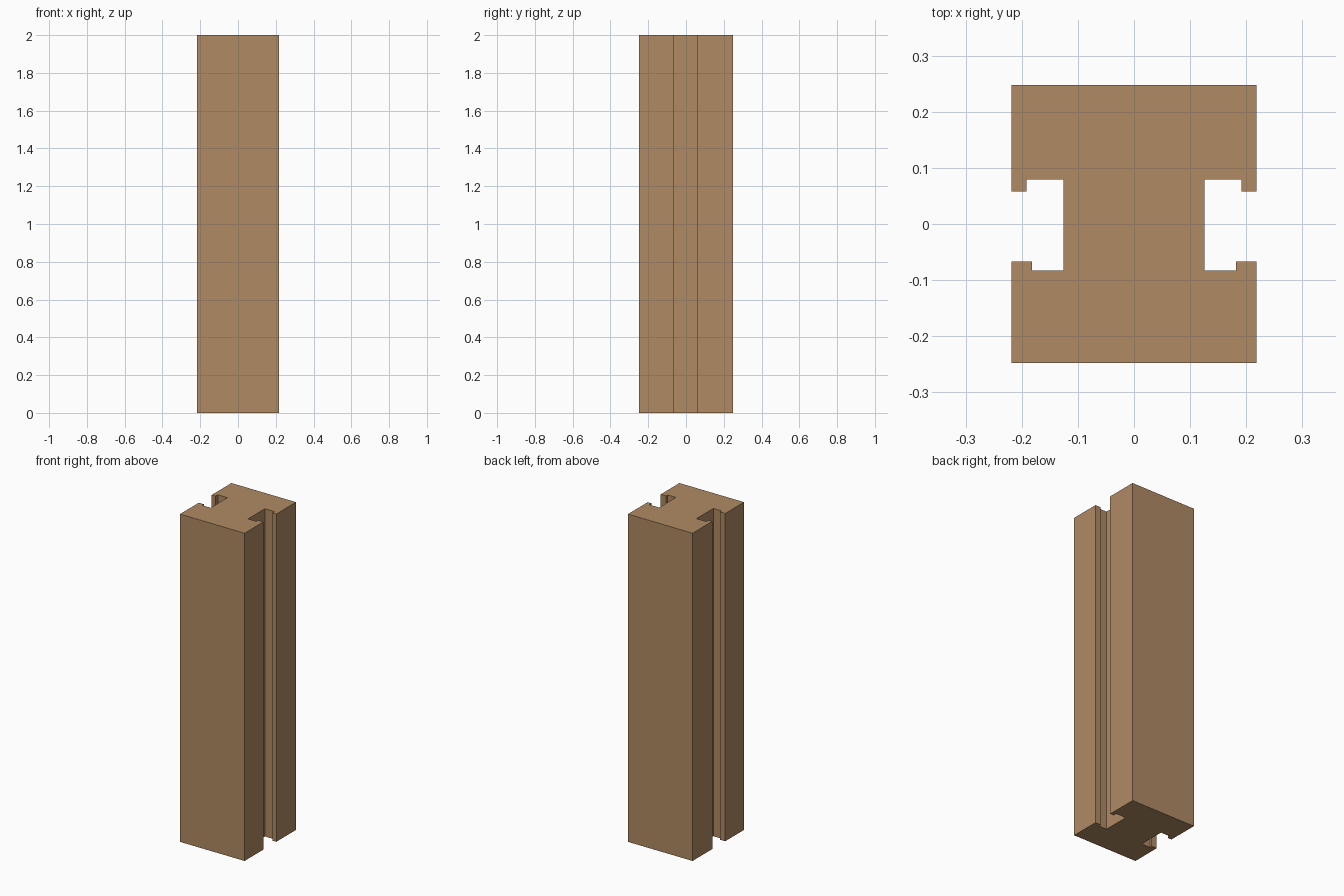
import bpy, bmesh

if "Cube" in bpy.data.objects:
    bpy.data.objects.remove(bpy.data.objects["Cube"])

HEIGHT = 2.0

# Right half of the cross-section, back to front, with the undercut side groove
half = [(0.218, 0.248), (0.218, 0.058), (0.192, 0.058), (0.192, 0.079),
        (0.126, 0.079), (0.126, -0.083), (0.182, -0.083), (0.182, -0.067),
        (0.218, -0.067), (0.218, -0.248)]
profile = half + [(-x, y) for x, y in reversed(half)]

# Plain wood colour
wood = bpy.data.materials.new("light_brown_wood")
wood.diffuse_color = (0.434, 0.254, 0.127, 1.0)
wood.use_nodes = True
wood.node_tree.nodes["Principled BSDF"].inputs["Base Color"].default_value = wood.diffuse_color

# Grooved post: extrude the mirrored cross-section straight up
bm = bmesh.new()
base = bm.faces.new([bm.verts.new((x, y, 0.0)) for x, y in profile])
top = bmesh.ops.extrude_face_region(bm, geom=[base], use_keep_orig=True)["geom"]
bmesh.ops.translate(bm, vec=(0, 0, HEIGHT),
                    verts=[v for v in top if isinstance(v, bmesh.types.BMVert)])
bmesh.ops.recalc_face_normals(bm, faces=bm.faces[:])

mesh = bpy.data.meshes.new("grooved_post")
bm.to_mesh(mesh)
bm.free()
mesh.materials.append(wood)
post = bpy.data.objects.new("grooved_post", mesh)
bpy.context.collection.objects.link(post)
